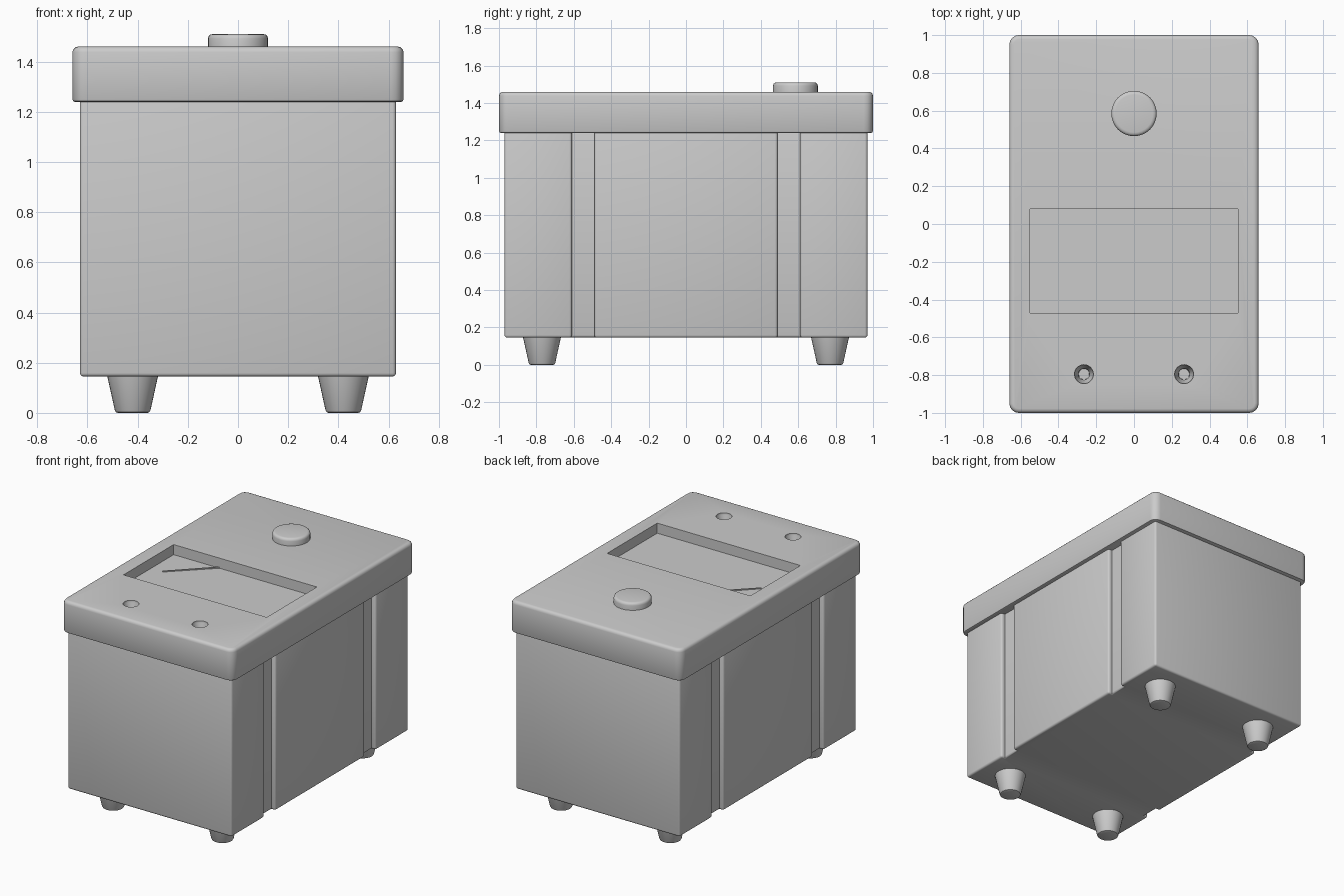
import bpy, bmesh, math
from mathutils import Matrix, Vector

if "Cube" in bpy.data.objects:
    bpy.data.objects.remove(bpy.data.objects["Cube"])


def finish(name, bm):
    bmesh.ops.recalc_face_normals(bm, faces=bm.faces)
    me = bpy.data.meshes.new(name)
    bm.to_mesh(me)
    bm.free()
    ob = bpy.data.objects.new(name, me)
    bpy.context.collection.objects.link(ob)
    return ob


def smooth(ob):
    bpy.ops.object.select_all(action='DESELECT')
    ob.select_set(True)
    bpy.context.view_layer.objects.active = ob
    bpy.ops.object.shade_smooth_by_angle(angle=math.radians(35))


def prism(outline, z0, z1):
    bm = bmesh.new()
    face = bm.faces.new([bm.verts.new((x, y, z0)) for x, y in outline])
    ext = bmesh.ops.extrude_face_region(bm, geom=[face])
    top = [v for v in ext['geom'] if isinstance(v, bmesh.types.BMVert)]
    bmesh.ops.translate(bm, verts=top, vec=(0, 0, z1 - z0))
    bmesh.ops.recalc_face_normals(bm, faces=bm.faces)
    return bm


def rect(x0, x1, y0, y1):
    return [(x0, y0), (x1, y0), (x1, y1), (x0, y1)]


def bevel(bm, edges, width, segs=3):
    bmesh.ops.bevel(bm, geom=edges, offset=width, segments=segs, profile=0.5,
                    affect='EDGES', clamp_overlap=True)


def lathe(name, profile, x, y, steps=32):
    bm = bmesh.new()
    vs = [bm.verts.new((r, 0, z)) for r, z in profile]
    es = [bm.edges.new(p) for p in zip(vs, vs[1:])]
    bmesh.ops.spin(bm, geom=vs + es, cent=(0, 0, 0), axis=(0, 0, 1),
                   angle=math.tau, steps=steps)
    bmesh.ops.remove_doubles(bm, verts=bm.verts, dist=1e-5)
    bmesh.ops.translate(bm, verts=bm.verts, vec=(x, y, 0))
    return finish(name, bm)


# Body: outline with two vertical grooves on each side
X, Y, D = 0.63, 0.97, 0.03
right = [(X, -Y)]
for a, b in ((-0.61, -0.49), (0.49, 0.61)):
    right += [(X, a), (X - D, a), (X - D, b), (X, b)]
right.append((X, Y))
bm = prism(right + [(-x, -y) for x, y in right], 0.145, 1.26)
bevel(bm, [e for e in bm.edges if e.is_convex and e.calc_face_angle() > 0.5], 0.014)
smooth(finish("body", bm))

# Lid: rounded slab
bm = prism(rect(-0.66, 0.66, -1, 1), 1.24, 1.46)
bevel(bm, [e for e in bm.edges if abs(e.verts[0].co.z - e.verts[1].co.z) > 0.1], 0.05, 4)
bevel(bm, [e for e in bm.edges if abs(e.verts[0].co.z - e.verts[1].co.z) < 0.01
           and e.verts[0].co.z > 1.4], 0.022, 3)
bevel(bm, [e for e in bm.edges if max(v.co.z for v in e.verts) < 1.241], 0.01, 2)
lid = finish("lid", bm)

# Cut the meter window and the two countersunk sockets into the lid
cutters = [finish("window_cutter", prism(rect(-0.55, 0.55, -0.47, 0.08), 1.39, 1.6))]
for s in (-1, 1):
    cutters.append(lathe("socket_cutter", [(0, 1.34), (0.028, 1.34), (0.03, 1.41), (0.05, 1.445),
                                           (0.05, 1.55), (0, 1.55)], 0.265 * s, -0.795))
bpy.context.view_layer.objects.active = lid
for c in cutters:
    c.hide_render = True
    mod = lid.modifiers.new("cut", 'BOOLEAN')
    mod.operation = 'DIFFERENCE'
    mod.solver = 'EXACT'
    mod.object = c
    bpy.ops.object.modifier_apply(modifier=mod.name)
for c in cutters:
    bpy.data.objects.remove(c)
smooth(lid)

# Meter needle lying on the window floor, running under the rear wall
a, b = Vector((-0.46, -0.17)), Vector((-0.20, 0.085))
n = Vector((a.y - b.y, b.x - a.x)).normalized()
needle = [a - n * 0.003, b - n * 0.006, b + n * 0.006, a + n * 0.003]
finish("meter_needle", prism([tuple(p) for p in needle], 1.385, 1.397))

# Round push button
smooth(lathe("button", [(0, 1.45), (0.12, 1.45), (0.12, 1.492), (0.117, 1.502),
                        (0.11, 1.508), (0.1, 1.51), (0, 1.51)], 0, 0.585))

# Tapered feet
for sx in (-1, 1):
    for sy in (-1, 1):
        smooth(lathe("foot", [(0, 0), (0.06, 0), (0.067, 0.003), (0.071, 0.01),
                              (0.102, 0.15), (0, 0.15)], 0.42 * sx, 0.77 * sy))
